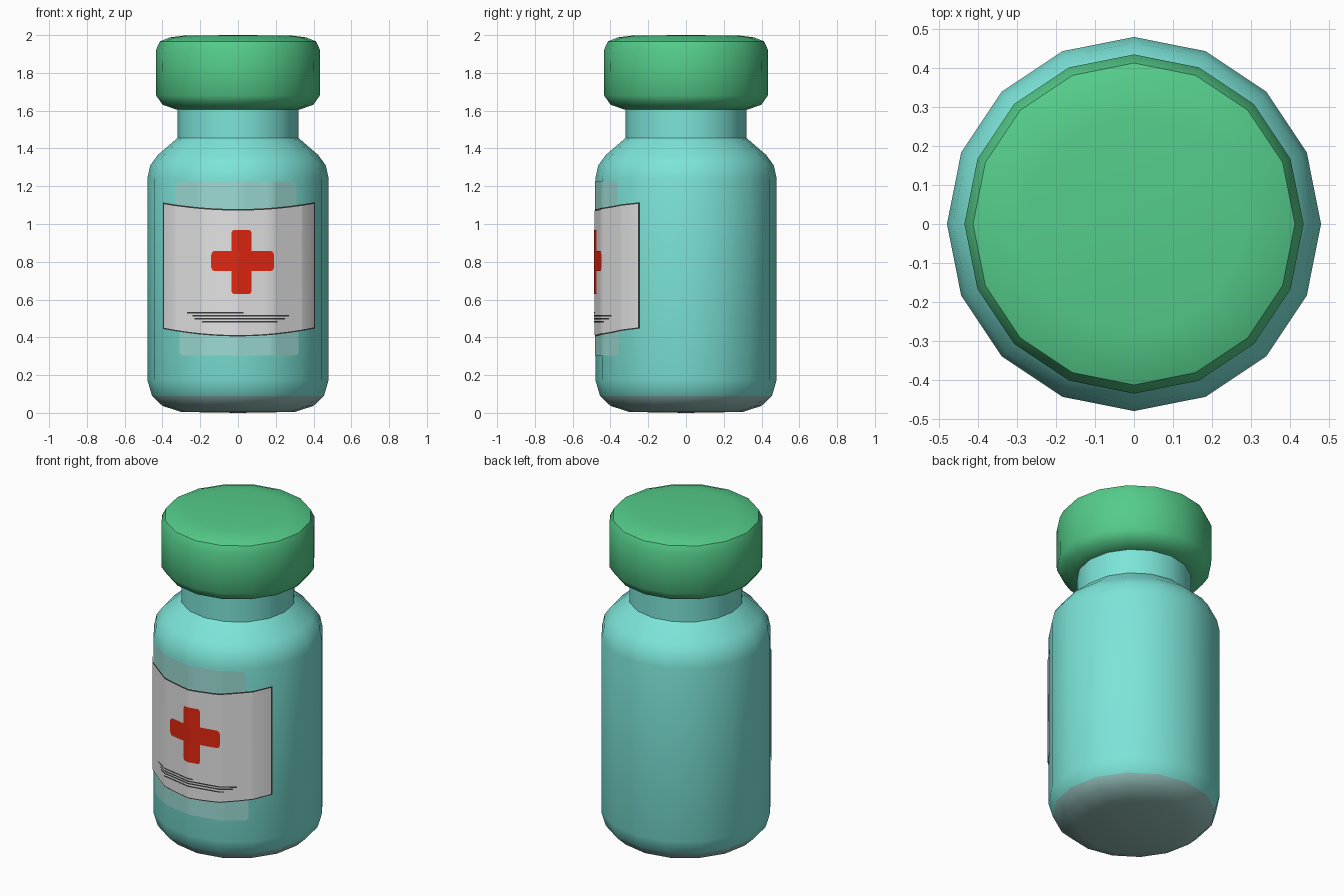
import bpy, bmesh, math

if "Cube" in bpy.data.objects:
    bpy.data.objects.remove(bpy.data.objects["Cube"])

SIDES = 16
R = 0.48  # body radius


def mat(name, rgb):
    """Flat colour given as sRGB 0-255, stored as linear."""
    lin = [c / 255 / 12.92 if c / 255 <= 0.04045 else ((c / 255 + 0.055) / 1.055) ** 2.4 for c in rgb]
    m = bpy.data.materials.new(name)
    m.diffuse_color = (*lin, 1)
    m.use_nodes = True
    m.node_tree.nodes["Principled BSDF"].inputs["Base Color"].default_value = m.diffuse_color
    return m


TEAL = mat("teal_glass", (124, 228, 216))
PALE = mat("pale_teal", (156, 218, 211))
BASE = mat("base_grey_teal", (146, 188, 184))
GREEN = mat("cap_green", (84, 204, 138))
WHITE = mat("label_white", (228, 227, 227))
RED = mat("cross_red", (226, 38, 16))
DARK = mat("dark_ink", (58, 60, 60))


def finish(bm, name, mats, sharp=35):
    me = bpy.data.meshes.new(name)
    bm.to_mesh(me)
    bm.free()
    for m in mats:
        me.materials.append(m)
    me.polygons.foreach_set("use_smooth", [True] * len(me.polygons))
    me.set_sharp_from_angle(angle=math.radians(sharp))
    ob = bpy.data.objects.new(name, me)
    bpy.context.collection.objects.link(ob)
    return ob


def lathe(name, profile, mats, sharp=35):
    """Revolve (radius, height) points, bottom to top; radius 0 closes the end."""
    bm = bmesh.new()
    rings = []
    for r, z in profile:
        n = SIDES if r > 0 else 1
        rings.append([bm.verts.new((r * math.cos(math.tau * i / SIDES),
                                    r * math.sin(math.tau * i / SIDES), z)) for i in range(n)])
    for a, b in zip(rings, rings[1:]):
        for i in range(SIDES):
            j = (i + 1) % SIDES
            vs = [a[i % len(a)], a[j % len(a)], b[j % len(b)], b[i % len(b)]]
            bm.faces.new(list(dict.fromkeys(vs)))
    bmesh.ops.recalc_face_normals(bm, faces=bm.faces)
    return finish(bm, name, mats, sharp)


def front_y(x, off):
    """Front surface of the sixteen-sided body at x, lifted by off."""
    r = R + off
    step = math.tau / SIDES
    k = int(math.asin(min(1, abs(x) / r)) / step)
    x0, x1 = r * math.sin(k * step), r * math.sin((k + 1) * step)
    y0, y1 = r * math.cos(k * step), r * math.cos((k + 1) * step)
    return -(y0 + (y1 - y0) * (abs(x) - x0) / (x1 - x0))


def decal(name, x0, x1, bottom, top, off, material, cut=0.0):
    """Thin plate hugging the body front; bottom and top are functions of x."""
    xs = {x0, x1}
    xs |= {x0 + (x1 - x0) * i / 12 for i in range(13)}
    if cut:
        xs |= {x0 + cut * 0.4, x0 + cut, x1 - cut * 0.4, x1 - cut}
    xs |= {s * (R + off) * math.sin(math.tau * i / SIDES) for i in range(4) for s in (-1, 1)}
    xs = sorted(x for x in xs if x0 <= x <= x1)
    bm = bmesh.new()
    prev = None
    for x in xs:
        d = max(0, cut - min(x - x0, x1 - x))  # rounded corners
        c = cut - math.sqrt(max(0, cut * cut - d * d))
        y = front_y(x, off)
        cur = (bm.verts.new((x, y, bottom(x) + c)), bm.verts.new((x, y, top(x) - c)))
        if prev:
            bm.faces.new((prev[0], cur[0], cur[1], prev[1]))
        prev = cur
    return finish(bm, name, [material])


def flat(z):
    return lambda x: z


# bottle body with a greyer base
body = lathe("bottle_body", [(0, 0), (0.30, 0.005), (0.40, 0.037), (0.455, 0.09), (R, 0.175),
                             (R, 1.24), (0.465, 1.31), (0.425, 1.365), (0.315, 1.46)], [TEAL, BASE], 50)
for p in body.data.polygons:
    p.material_index = 1 if p.center.z < 0.08 else 0

# neck
lathe("bottle_neck", [(0.32, 1.455), (0.32, 1.63)], [TEAL])

# cap with slightly domed top
lathe("cap", [(0, 1.605), (0.33, 1.607), (0.40, 1.632), (0.433, 1.68), (0.435, 1.92),
              (0.413, 1.967), (0.36, 1.988), (0.28, 1.998), (0, 2.0)], [GREEN], 38)

# pale bands above and below the label
decal("upper_band", -0.33, 0.31, flat(1.0), flat(1.225), 0.002, PALE, 0.03)
decal("lower_band", -0.31, 0.32, flat(0.305), flat(0.5), 0.002, PALE, 0.015)

# label with dark rim, edges bowed downward in the middle
decal("label_rim", -0.398, 0.407, lambda x: 0.405 + 0.25 * x * x,
      lambda x: 1.079 + 0.22 * x * x, 0.003, DARK)
decal("label", -0.393, 0.402, lambda x: 0.412 + 0.25 * x * x,
      lambda x: 1.071 + 0.22 * x * x, 0.005, WHITE)

# red cross
decal("cross_upright", -0.035, 0.072, flat(0.63), flat(0.968), 0.007, RED, 0.015)
decal("cross_bar", -0.142, 0.19, flat(0.75), flat(0.858), 0.0072, RED, 0.02)

# thin printed lines
for i, (a, b, z) in enumerate([(-0.27, 0.03, 0.529), (-0.24, 0.27, 0.513), (-0.23, 0.25, 0.499),
                               (-0.19, 0.21, 0.482)]):
    decal(f"printed_line_{i + 1}", a, b, flat(z - 0.004), flat(z + 0.004), 0.007, DARK)
